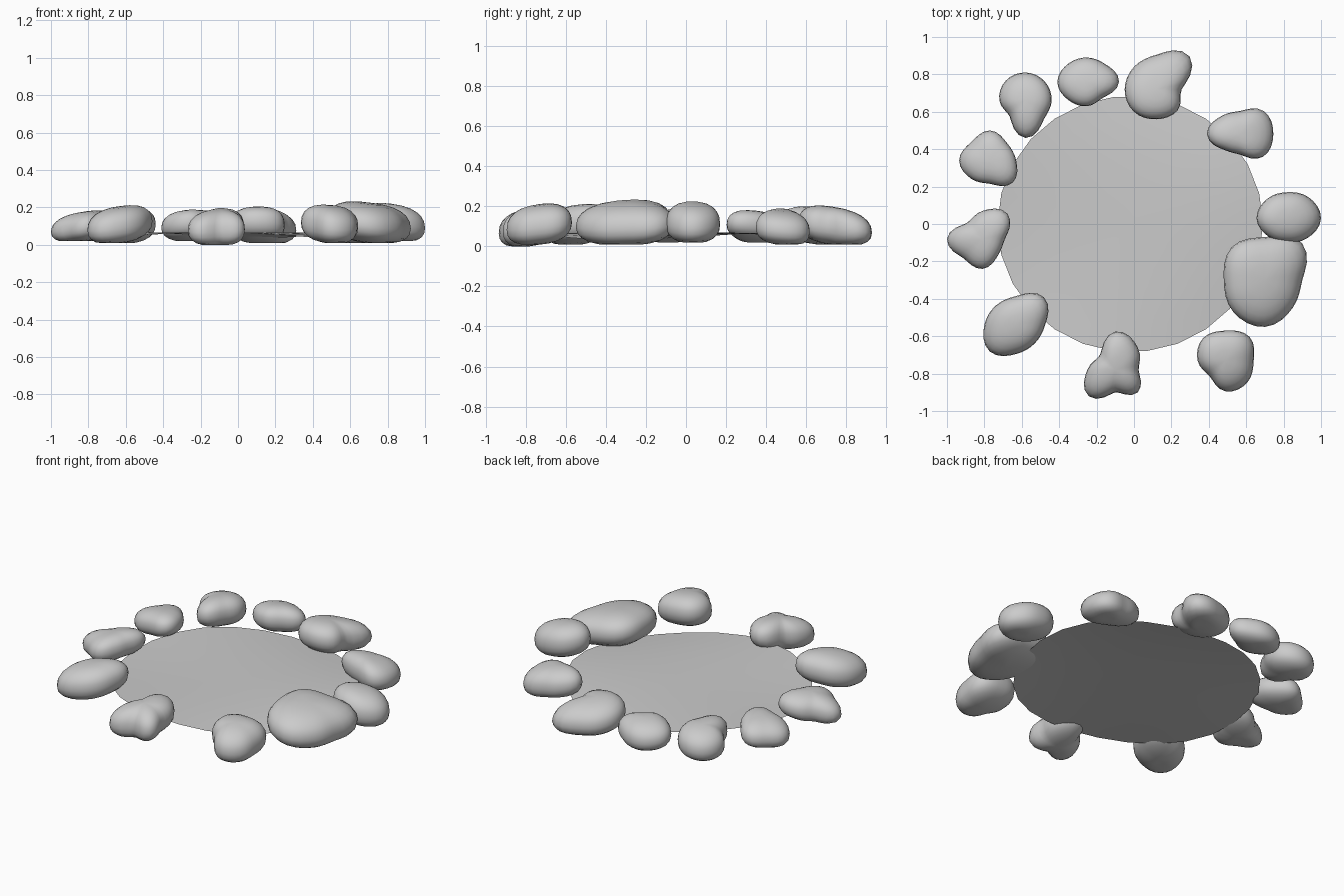
import bpy, bmesh
from math import sin, cos, pi, hypot

if "Cube" in bpy.data.objects:
    bpy.data.objects.remove(bpy.data.objects["Cube"])

SEG, RINGS = 32, 12

# Each stone: centre x, y, bottom z, top z, then outline radii every 45 degrees from +x
STONES = [
    (-.25, .76, .02, .185, .17, .135, .13, .14, .16, .14, .13, .12),
    (.12, .72, .01, .20, .135, .25, .185, .17, .17, .17, .16, .16),
    (.57, .48, .01, .185, .175, .175, .125, .14, .18, .12, .11, .17),
    (.82, .03, .02, .22, .18, .16, .14, .15, .165, .14, .13, .15),
    (.70, -.30, .01, .225, .20, .28, .23, .25, .22, .24, .25, .21),
    (.49, -.73, .01, .21, .15, .18, .16, .17, .15, .12, .165, .165),
    (-.10, -.78, .00, .19, .125, .17, .205, .115, .15, .20, .12, .17),
    (-.63, -.54, .01, .205, .155, .21, .155, .15, .17, .20, .155, .14),
    (-.81, -.08, .02, .18, .12, .19, .15, .12, .19, .145, .16, .12),
    (-.77, .34, .02, .175, .14, .13, .16, .14, .165, .14, .125, .17),
    (-.58, .66, .01, .195, .14, .145, .15, .15, .14, .12, .20, .14),
]


def outline(radii, t):
    """Smooth closed curve through the radii; t runs 0..1 round the stone."""
    n = len(radii)
    i = int(t * n)
    f = t * n - i
    a, b, c, d = (radii[(i + k) % n] for k in (-1, 0, 1, 2))
    return b + .5 * f * (c - a + f * (2*a - 5*b + 4*c - d + f * (3*(b - c) + d - a)))


def finish(name, bm):
    bmesh.ops.recalc_face_normals(bm, faces=bm.faces)
    for f in bm.faces:
        f.smooth = True
    me = bpy.data.meshes.new(name)
    bm.to_mesh(me)
    bm.free()
    ob = bpy.data.objects.new(name, me)
    bpy.context.collection.objects.link(ob)
    return ob


def bridge(bm, rings):
    for a, b in zip(rings, rings[1:]):
        n = len(a)
        for j in range(n):
            k = (j + 1) % n
            bm.faces.new((a[j], a[k], b[k], b[j]))


def fan(bm, ring, tip):
    for j in range(len(ring)):
        bm.faces.new((ring[j], ring[(j + 1) % len(ring)], tip))


def stone(name, cx, cy, z0, z1, *radii):
    bm = bmesh.new()
    dist = hypot(cx, cy)
    mid = z0 + (z1 - z0) * .47

    def point(r, a, s):
        dx, dy = r * cos(a), r * sin(a)
        out = (dx * cx + dy * cy) / dist          # outward offset
        h = (z1 - mid) if s > 0 else (mid - z0)
        z = mid + h * s - .14 * out               # stones lean outward
        return bm.verts.new((cx + dx, cy + dy, max(z, z0)))

    rings = []
    for i in range(1, RINGS):
        p = -pi / 2 + pi * i / RINGS
        s = abs(sin(p)) ** .85 * (1 if p > 0 else -1)
        w = cos(p) ** .8
        rings.append([point(outline(radii, j / SEG) * w, 2 * pi * j / SEG, s)
                      for j in range(SEG)])
    bridge(bm, rings)
    fan(bm, rings[0], point(0, 0, -1))
    fan(bm, rings[-1], point(0, 0, 1))
    return finish(name, bm)


# Ring of rounded stones
for n, data in enumerate(STONES, 1):
    stone(f"border_stone_{n:02d}", *data)

# Thin, slightly uneven water sheet
bm = bmesh.new()
rings = []
for i in range(1, 7):
    t = i / 6
    ring = []
    for j in range(26):
        a = 2 * pi * j / 26
        z = .065 + t ** 3 * (-.012 + .016 * sin(3 * a + .6))
        ring.append(bm.verts.new((-.02 + .71 * t * cos(a), .685 * t * sin(a), z)))
    rings.append(ring)
bridge(bm, rings)
fan(bm, rings[0], bm.verts.new((-.02, 0, .065)))
finish("water_surface", bm)
